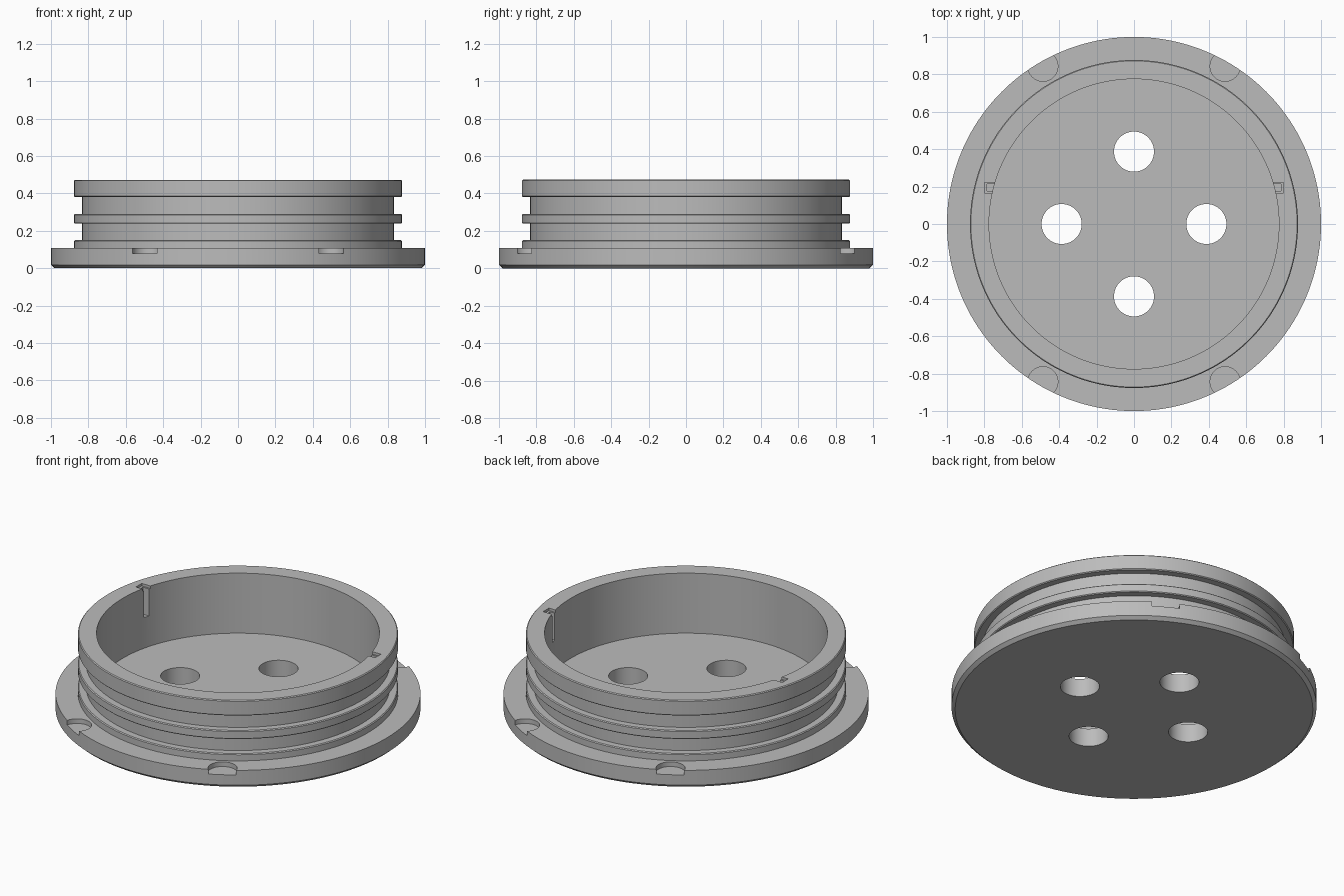
import bpy, bmesh, math
from mathutils import Matrix, Vector

default = bpy.data.objects.get("Cube")
if default:
    bpy.data.objects.remove(default, do_unlink=True)

grey = bpy.data.materials.new("plain grey")
grey.use_nodes = True
colour = (0.5, 0.5, 0.5, 1)
grey.diffuse_color = colour
grey.node_tree.nodes["Principled BSDF"].inputs["Base Color"].default_value = colour


def add_object(name, bm):
    bmesh.ops.recalc_face_normals(bm, faces=bm.faces)
    mesh = bpy.data.meshes.new(name)
    bm.to_mesh(mesh)
    bm.free()
    mesh.materials.append(grey)
    obj = bpy.data.objects.new(name, mesh)
    bpy.context.collection.objects.link(obj)
    return obj


def lathe(name, profile, segments):
    """Spin (radius, height) points about z; close both ends with flat caps."""
    bm = bmesh.new()
    rings = []
    for r, z in profile:
        rings.append([bm.verts.new((r * math.cos(a), r * math.sin(a), z))
                      for a in (math.tau * i / segments for i in range(segments))])
    for low, high in zip(rings, rings[1:]):
        for i in range(segments):
            j = (i + 1) % segments
            bm.faces.new((low[i], low[j], high[j], high[i]))
    bm.faces.new(rings[0])
    bm.faces.new(rings[-1])
    return add_object(name, bm)


def cylinder(name, x, y, radius, z0, z1):
    bm = bmesh.new()
    bmesh.ops.create_cone(bm, cap_ends=True, segments=64, radius1=radius, radius2=radius,
                          depth=z1 - z0, matrix=Matrix.Translation((x, y, (z0 + z1) / 2)))
    return add_object(name, bm)


def box(name, low, high):
    low, high = Vector(low), Vector(high)
    bm = bmesh.new()
    bmesh.ops.create_cube(bm, size=1, matrix=Matrix.Translation((low + high) / 2)
                          @ Matrix.Diagonal((high - low).to_4d()))
    return add_object(name, bm)


# Cap body: flange, three ribs with two grooves, rim and hollow inside
RIB, GROOVE, BORE, C = 0.877, 0.833, 0.775, 0.005
FLANGE, TOP, FLOOR = 0.108, 0.473, 0.11
profile = [(0.98, 0), (1, 0.018), (1, FLANGE), (RIB, FLANGE)]
for rib_top, next_rib in ((0.15, 0.238), (0.29, 0.38)):
    profile += [(RIB, rib_top - C), (RIB - C, rib_top), (GROOVE, rib_top),
                (GROOVE, next_rib), (RIB - C, next_rib), (RIB, next_rib + C)]
profile += [(RIB, TOP - C), (RIB - C, TOP), (BORE, TOP), (BORE, FLOOR)]
body = lathe("threaded_cap", profile, 160)

cutters = []
for k in range(4):
    # Through holes in the floor
    a = k * math.pi / 2
    cutters.append(cylinder("hole_cutter", 0.387 * math.cos(a), 0.387 * math.sin(a),
                            0.107, -0.1, 0.2))
    # Round grip notches in the flange
    sx, sy = (1, -1)[k % 2], (1, -1)[k // 2]
    cutters.append(cylinder("notch_cutter", sx * 0.487, sy * 0.843, 0.08, 0.08, 0.135))

# Stepped slots in the inner wall
for side in (1, -1):
    for outer, y0, y1, bottom in ((0.8, 0.167, 0.223, TOP - 0.015),
                                  (0.786, 0.177, 0.213, 0.295)):
        x0, x1 = sorted((side * 0.72, side * outer))
        cutters.append(box("slot_cutter", (x0, y0, bottom), (x1, y1, 0.6)))

# The notches reach under the lowest rib only outside its wall
bpy.context.view_layer.objects.active = body
for cutter in cutters:
    mod = body.modifiers.new("cut", 'BOOLEAN')
    mod.operation = 'DIFFERENCE'
    mod.solver = 'EXACT'
    mod.object = cutter
    bpy.ops.object.modifier_apply(modifier=mod.name)
    bpy.data.objects.remove(cutter, do_unlink=True)

# Smooth round walls, crisp edges
bpy.ops.object.select_all(action='DESELECT')
body.select_set(True)
bpy.ops.object.shade_smooth_by_angle(angle=math.radians(30))
